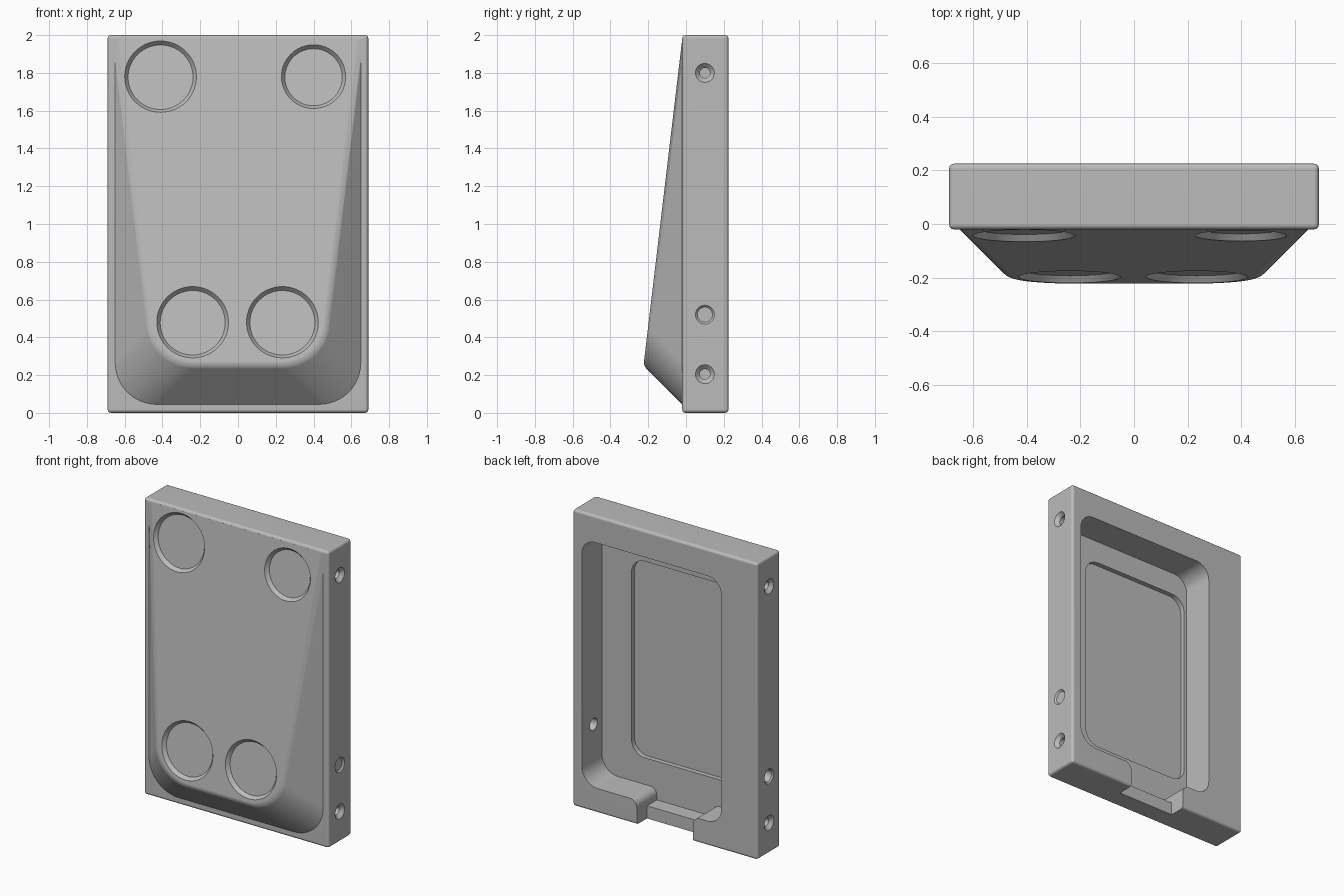
import bpy, bmesh, math
from mathutils import Vector, Matrix

if "Cube" in bpy.data.objects:
    bpy.data.objects.remove(bpy.data.objects["Cube"])

grey = bpy.data.materials.new("mid grey")
grey.diffuse_color = (0.5, 0.5, 0.5, 1)
grey.use_nodes = True
grey.node_tree.nodes["Principled BSDF"].inputs["Base Color"].default_value = grey.diffuse_color

SLOPE = 0.205 / 1.73                      # lean of the front face
def front_y(z):
    return -0.02 - (1.98 - z) * SLOPE
NORMAL = Vector((0, -1, SLOPE)).normalized()


def finish(bm, name):
    bmesh.ops.recalc_face_normals(bm, faces=bm.faces)
    me = bpy.data.meshes.new(name)
    bm.to_mesh(me)
    bm.free()
    ob = bpy.data.objects.new(name, me)
    bpy.context.collection.objects.link(ob)
    me.materials.append(grey)
    return ob


def fillet(corners, steps=8):
    """Round the corners (x, z, radius) of a closed polygon."""
    out = []
    n = len(corners)
    for i, (x, z, r) in enumerate(corners):
        p = Vector((x, z))
        if r == 0:
            out.append(p)
            continue
        a = (Vector(corners[i - 1][:2]) - p).normalized()
        b = (Vector(corners[(i + 1) % n][:2]) - p).normalized()
        half = a.angle(b) / 2
        t = r / math.tan(half)
        c = p + (a + b).normalized() * (r / math.sin(half))
        s, e = p + a * t - c, p + b * t - c
        full = s.angle(e)
        for k in range(steps + 1):
            f = k / steps
            out.append(c + (s * math.sin((1 - f) * full) + e * math.sin(f * full)) / math.sin(full))
    return out


def loft(bm, rings):
    """Skin a list of (y, outline) rings and cap both ends."""
    loops = [[bm.verts.new((p.x, y, p.y)) for p in o] for y, o in rings]
    n = len(loops[0])
    for a, b in zip(loops, loops[1:]):
        for i in range(n):
            j = (i + 1) % n
            bm.faces.new((a[i], a[j], b[j], b[i]))
    bm.faces.new(loops[0])
    bm.faces.new(loops[-1])


def prism(name, corners, y0, y1):
    bm = bmesh.new()
    o = fillet(corners)
    loft(bm, [(y0, o), (y1, o)])
    return finish(bm, name)


def cone(name, pos, axis, r_in, r_out, depth):
    """Cutter whose wide end sits at pos + axis * depth / 2."""
    bm = bmesh.new()
    rot = axis.to_track_quat('Z', 'Y').to_matrix().to_4x4()
    bmesh.ops.create_cone(bm, cap_ends=True, segments=64, radius1=r_in, radius2=r_out,
                          depth=depth, matrix=Matrix.Translation(pos) @ rot)
    return finish(bm, name)


def combine(ob, other, op):
    m = ob.modifiers.new(op, 'BOOLEAN')
    m.operation, m.solver, m.object = op, 'EXACT', other
    bpy.context.view_layer.objects.active = ob
    bpy.ops.object.modifier_apply(modifier=m.name)
    bpy.data.objects.remove(other)


# Rectangular body with softened edges
bm = bmesh.new()
bmesh.ops.create_cube(bm, size=1, matrix=Matrix.Translation((0, 0.1025, 1)) @ Matrix.Diagonal((1.38, 0.245, 2, 1)))
bmesh.ops.bevel(bm, geom=bm.edges[:], offset=0.018, segments=3, profile=0.5, affect='EDGES')
body = finish(bm, "mount_body")

# Sloped front: drafted block trimmed by the leaning face, front edges rounded
def outline(inset):
    w, b, r = 0.67 - inset, 0.025 + inset, 0.22
    return fillet([(-w, 1.985, 0), (-w, b, r), (w, b, r), (w, 1.985, 0)], 12)

bm = bmesh.new()
loft(bm, [(0, outline(0)), (-0.3, outline(0.3))])
bmesh.ops.recalc_face_normals(bm, faces=bm.faces)
cut = bmesh.ops.bisect_plane(bm, geom=bm.verts[:] + bm.edges[:] + bm.faces[:],
                             plane_co=(0, -0.02, 1.98), plane_no=NORMAL, clear_outer=True)
rim = [e for e in cut['geom_cut'] if isinstance(e, bmesh.types.BMEdge)]
bmesh.ops.edgeloop_fill(bm, edges=rim)
soft = [e for e in rim if min(v.co.z for v in e.verts) < 1.97]
bmesh.ops.bevel(bm, geom=soft, offset=0.022, segments=4, profile=0.5, affect='EDGES', clamp_overlap=True)
combine(body, finish(bm, "sloped_front"), 'UNION')

# Back cavity, cable notch and inner shallow pocket
def cavity(bottom):
    return [(-0.42, 1.82, 0.1), (-0.42, 0.165, 0.1), (-0.21, 0.165, 0.05), (-0.21, bottom, 0),
            (0.21, bottom, 0), (0.21, 0.165, 0.05), (0.62, 0.165, 0.12), (0.62, 1.82, 0.1)]

combine(body, prism("cavity_cutter", cavity(0.085), 0.01, 0.4), 'DIFFERENCE')
combine(body, prism("notch_cutter", [(-0.21, -0.1, 0), (0.21, -0.1, 0), (0.21, 0.12, 0), (-0.21, 0.12, 0)],
                    0.115, 0.4), 'DIFFERENCE')
combine(body, prism("pocket_cutter", [(-0.4, 0.345, 0.1), (0.4, 0.345, 0.1), (0.4, 1.67, 0.1),
                                      (-0.4, 1.67, 0.1)], -0.022, 0.1), 'DIFFERENCE')

# Round recesses in the sloped front
for x, z, r in ((-0.41, 1.78, 0.19), (0.4, 1.78, 0.17), (-0.24, 0.48, 0.19), (0.235, 0.48, 0.19)):
    pos = Vector((x, front_y(z), z))
    combine(body, cone("recess_cutter", pos, NORMAL, r - 0.018, r + 0.018, 0.05), 'DIFFERENCE')

# Countersunk screw holes in both sides
for side in (-1, 1):
    axis = Vector((side, 0, 0))
    for z, r, depth in ((1.8, 0.027, 0.06), (0.52, 0.04, 0.1), (0.205, 0.027, 0.06)):
        surface = Vector((side * 0.69, 0.1, z))
        combine(body, cone("hole_cutter", surface, axis, r, r, depth * 2), 'DIFFERENCE')
        flare = 0.05 - r
        combine(body, cone("sink_cutter", surface, axis, r, 0.05 + flare, flare * 2), 'DIFFERENCE')

# Smooth shading with crisp edges
bpy.ops.object.select_all(action='DESELECT')
body.select_set(True)
bpy.context.view_layer.objects.active = body
bpy.ops.object.shade_smooth_by_angle(angle=math.radians(30))
wn = body.modifiers.new("even_normals", 'WEIGHTED_NORMAL')
wn.keep_sharp = True
